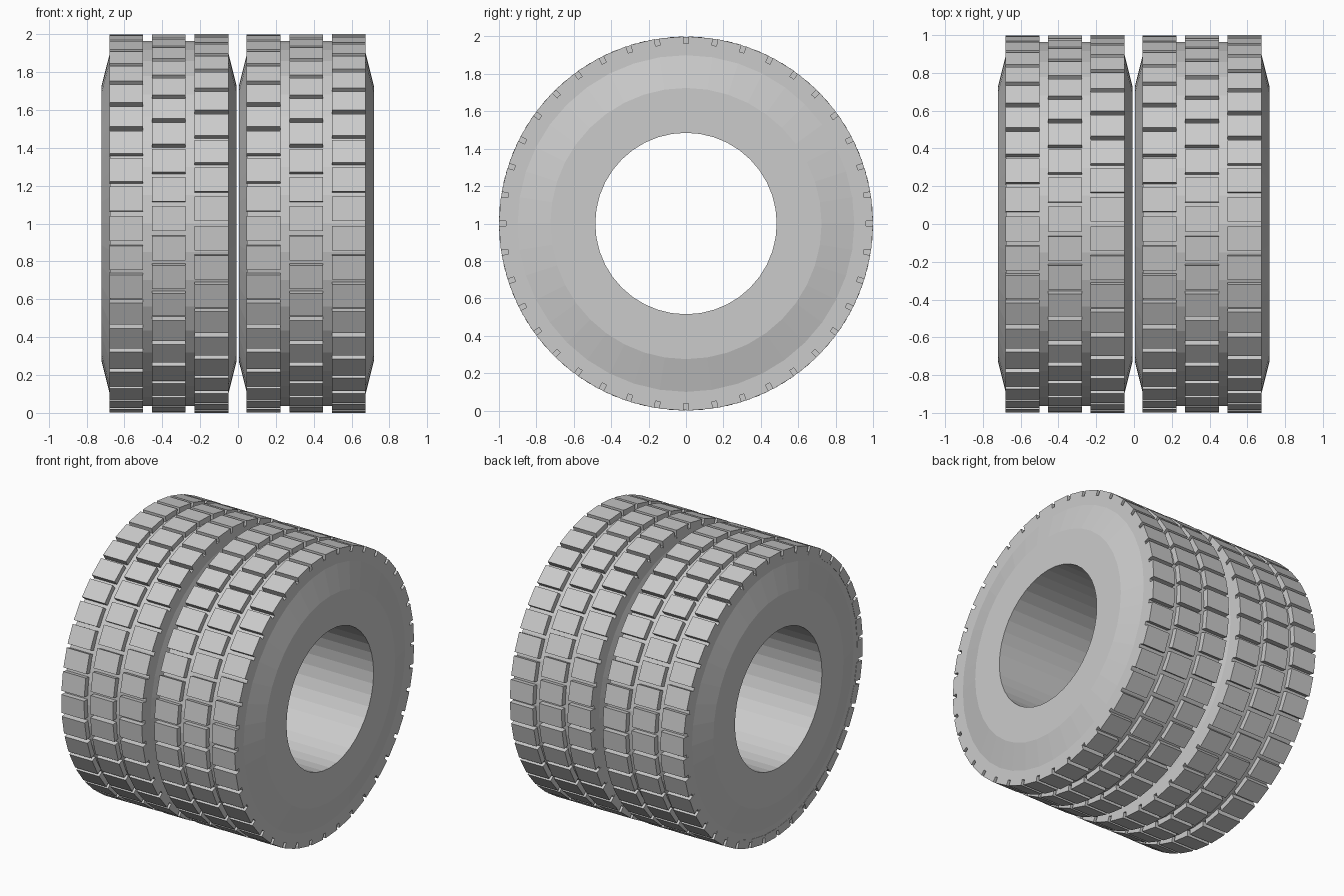
import bpy, bmesh
from math import radians, sin, cos

cube = bpy.data.objects.get("Cube")
if cube:
    bpy.data.objects.remove(cube, do_unlink=True)

# Material
rubber = bpy.data.materials.new("grey_rubber")
rubber.use_nodes = True
COLOUR = (0.6, 0.6, 0.6, 1)
rubber.diffuse_color = COLOUR
rubber.node_tree.nodes["Principled BSDF"].inputs["Base Color"].default_value = COLOUR

COUNT = 40                 # blocks per row and sides of the carcass
PITCH = 360 / COUNT
GAP = 1.5                  # degrees between neighbouring blocks
R_IN, R_OUT = 0.94, 1.0


def point(x, r, deg):
    """Point on the wheel; zero degrees is the front, rising upwards."""
    a = radians(deg)
    return (x, -r * cos(a), r * sin(a))


def finish(name, bm, x):
    bmesh.ops.recalc_face_normals(bm, faces=bm.faces[:])
    mesh = bpy.data.meshes.new(name)
    bm.to_mesh(mesh)
    bm.free()
    mesh.materials.append(rubber)
    obj = bpy.data.objects.new(name, mesh)
    obj.location = (x, 0, 1)
    bpy.context.collection.objects.link(obj)


def make_carcass(name, x):
    half = [(0.357, 0.485), (0.357, 0.725), (0.313, 0.9), (0.313, 0.963)]
    profile = half + [(-px, r) for px, r in reversed(half)]
    bm = bmesh.new()
    rings = [[bm.verts.new(point(px, r, i * PITCH)) for px, r in profile]
             for i in range(COUNT)]
    n = len(profile)
    for i, ring in enumerate(rings):
        following = rings[(i + 1) % COUNT]
        for j in range(n):
            k = (j + 1) % n
            bm.faces.new((ring[j], ring[k], following[k], following[j]))
    finish(name, bm, x)


def make_tread_row(name, x, x0, x1, phase):
    bm = bmesh.new()
    for i in range(COUNT):
        start = phase + i * PITCH + GAP / 2
        end = start + PITCH - GAP
        corners = [(R_IN, start), (R_OUT, start), (R_OUT, end), (R_IN, end)]
        a, b = [[bm.verts.new(point(px, r, d)) for r, d in corners]
                for px in (x0, x1)]
        bm.faces.new(a)
        bm.faces.new(b[::-1])
        for j in range(4):
            k = (j + 1) % 4
            bm.faces.new((a[j], b[j], b[k], a[k]))
    finish(name, bm, x)


# Two tyres side by side, each with three staggered rows of tread blocks
ROWS = {"right_row": (-0.315, -0.137, 3),
        "middle_row": (-0.09, 0.088, -3),
        "left_row": (0.135, 0.313, 0)}
for side, x in (("right", -0.364), ("left", 0.361)):
    make_carcass(side + "_tyre_carcass", x)
    for row, (x0, x1, phase) in ROWS.items():
        make_tread_row(side + "_tyre_tread_" + row, x, x0, x1, phase)
